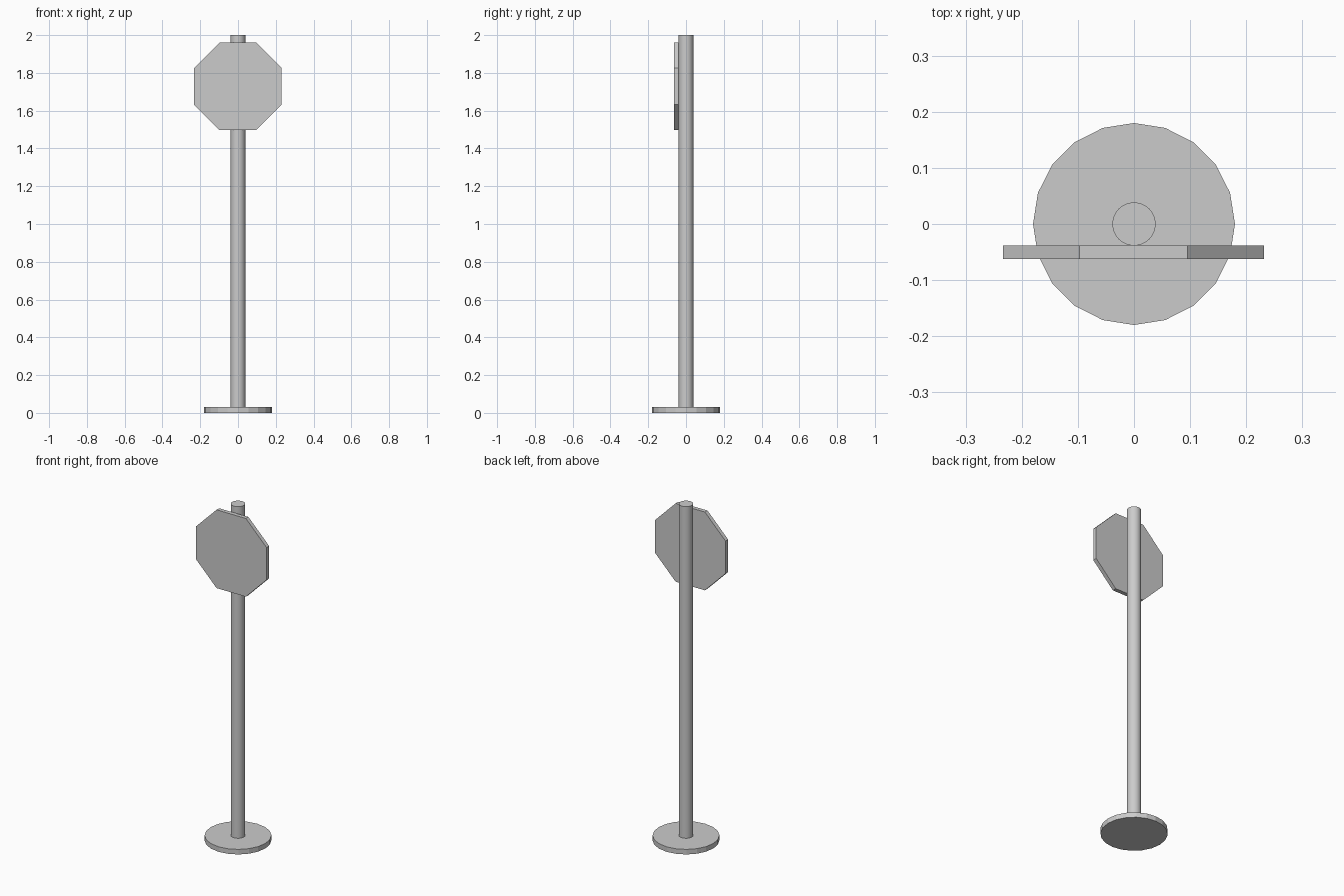
import bpy
from math import radians, pi, cos

if "Cube" in bpy.data.objects:
    bpy.data.objects.remove(bpy.data.objects["Cube"])


def cylinder(name, sides, radius, depth, loc, rot=(0, 0, 0), smooth=False):
    bpy.ops.mesh.primitive_cylinder_add(vertices=sides, radius=radius, depth=depth,
                                        location=loc, rotation=rot)
    obj = bpy.context.object
    obj.name = name
    if smooth:
        bpy.ops.object.shade_smooth_by_angle(angle=radians(30))
    return obj


# Round foot, low-poly with 20 sides
cylinder("base_plate", 20, 0.18, 0.03, (0, 0, 0.015))

# Tall pole standing on the foot
cylinder("pole", 48, 0.0385, 1.97, (0, 0, 1.015), smooth=True)

# Octagonal sign plate, flat edge up, fixed to the front of the pole
half_width = 0.2325
sign = cylinder("sign_plate", 8, half_width / cos(pi / 8), 0.024,
                (-0.001, -0.0505, 1.729), (pi / 2, 0, 0))
# turn by half a side so that flats face up, down, left and right
for v in sign.data.vertices:
    x, y = v.co.x, v.co.y
    c, s = cos(pi / 8), cos(3 * pi / 8)
    v.co.x, v.co.y = c * x - s * y, s * x + c * y
sign.data.update()
